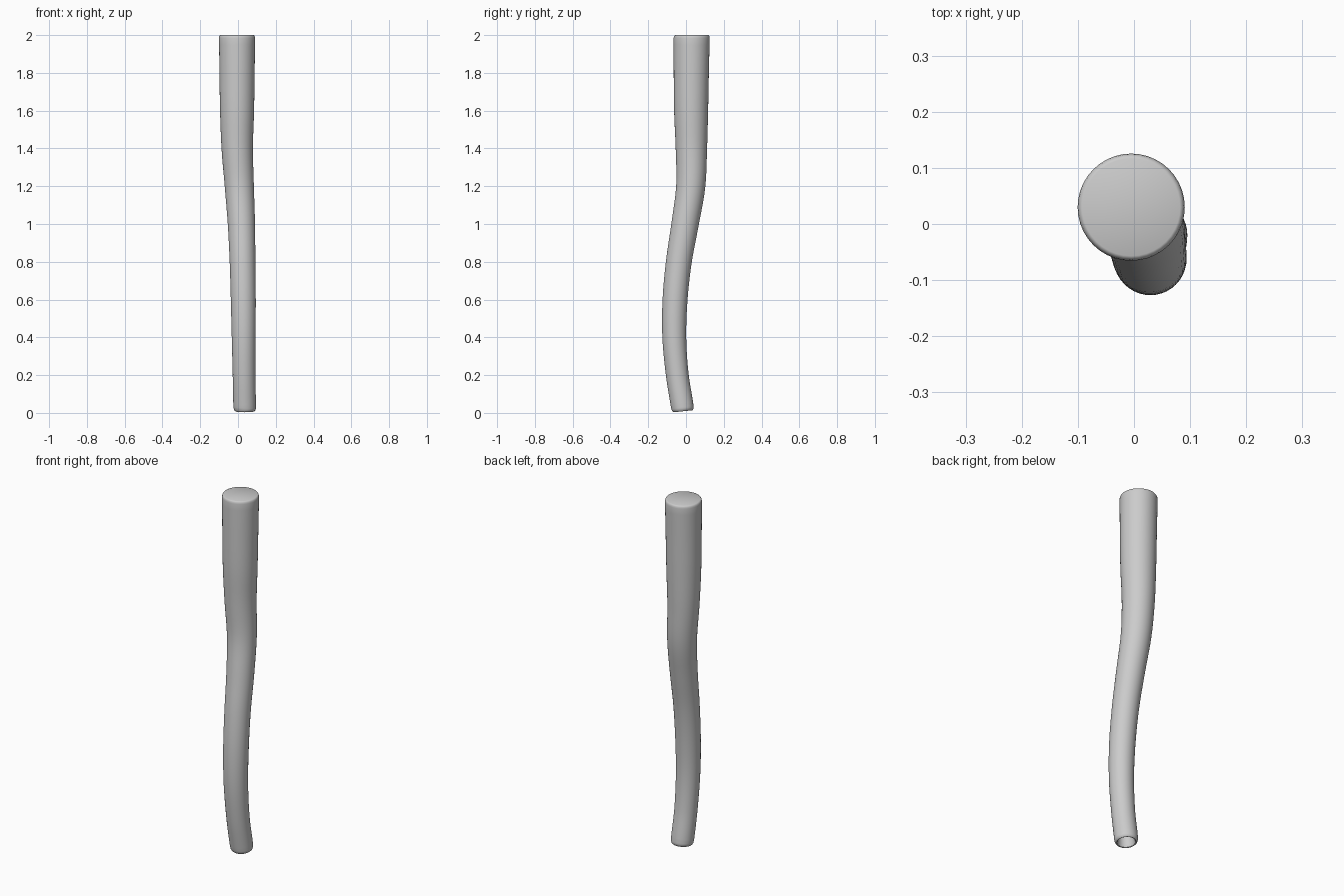
import bpy, bmesh, math
from mathutils import Vector

if "Cube" in bpy.data.objects:
    bpy.data.objects.remove(bpy.data.objects["Cube"])

# Centre line and radius of the limb: (x, y, z, radius), bottom to top
KEYS = [
    (0.036, -0.018, 0.025, 0.059), (0.035, -0.022, 0.05, 0.060),
    (0.032, -0.046, 0.20, 0.060), (0.030, -0.062, 0.40, 0.063),
    (0.028, -0.058, 0.60, 0.066), (0.024, -0.038, 0.80, 0.068),
    (0.018, -0.005, 1.00, 0.072), (0.007, 0.025, 1.20, 0.077),
    (-0.004, 0.0285, 1.40, 0.083), (-0.005, 0.027, 1.60, 0.090),
    (-0.005, 0.028, 1.80, 0.093), (-0.005, 0.030, 1.985, 0.0955),
]
SIDES, STEPS = 40, 5


def sample(t):
    """Smooth (Hermite) interpolation of the keys by height."""
    i = min(int(t), len(KEYS) - 2)
    u = t - i
    def slope(k):
        a, b = KEYS[max(k - 1, 0)], KEYS[min(k + 1, len(KEYS) - 1)]
        return [(q - p) / (b[2] - a[2]) for p, q in zip(a, b)]
    p, q, m, n = KEYS[i], KEYS[i + 1], slope(i), slope(i + 1)
    h = q[2] - p[2]
    return [(2*u**3 - 3*u*u + 1)*p[k] + (u**3 - 2*u*u + u)*h*m[k]
            + (3*u*u - 2*u**3)*q[k] + (u**3 - u*u)*h*n[k] for k in range(4)]


bm = bmesh.new()
rings = []


def add_ring(c, axis, r):
    tilt = Vector((0, 0, 1)).rotation_difference(axis)
    rings.append([bm.verts.new(Vector(c) + tilt @ Vector(
        (r*math.cos(a), r*math.sin(a), 0)))
        for a in (2*math.pi*i/SIDES for i in range(SIDES))])


pts = [sample(i / STEPS) for i in range((len(KEYS) - 1) * STEPS + 1)]
low_axis = Vector((0, 0.055, 1)) - Vector((0, 0.16, 0))
low_axis.normalize()
base = Vector(pts[0][:3])

# Hollow lower end: recess, then rounded rim (offset along axis, radius)
for d, r in [(0.06, 0.036), (0.01, 0.041), (-0.007, 0.043), (-0.0145, 0.046),
             (-0.0165, 0.050), (-0.012, 0.055), (-0.005, 0.058)]:
    add_ring(base + low_axis * d, low_axis, r)

# Limb body
for i, p in enumerate(pts):
    a, b = pts[max(i - 1, 0)], pts[min(i + 1, len(pts) - 1)]
    axis = (Vector(b[:3]) - Vector(a[:3])).normalized()
    if i == 0:
        axis = low_axis
    if i > len(pts) - 4:
        axis = Vector((0, 0, 1))
    add_ring(p[:3], axis, p[3])

# Flat top with a softened edge
for z, r in [(1.993, 0.094), (1.998, 0.091), (2.0, 0.087)]:
    add_ring((-0.005, 0.030, z), Vector((0, 0, 1)), r)

for lo, hi in zip(rings, rings[1:]):
    for i in range(SIDES):
        j = (i + 1) % SIDES
        bm.faces.new((lo[i], lo[j], hi[j], hi[i]))
bm.faces.new(rings[-1])
bm.faces.new(rings[0][::-1])
bmesh.ops.recalc_face_normals(bm, faces=bm.faces)

mesh = bpy.data.meshes.new("bent_pole")
bm.to_mesh(mesh)
bm.free()
pole = bpy.data.objects.new("bent_pole", mesh)
bpy.context.collection.objects.link(pole)
bpy.context.view_layer.objects.active = pole
pole.select_set(True)
bpy.ops.object.shade_smooth_by_angle(angle=math.radians(40))
